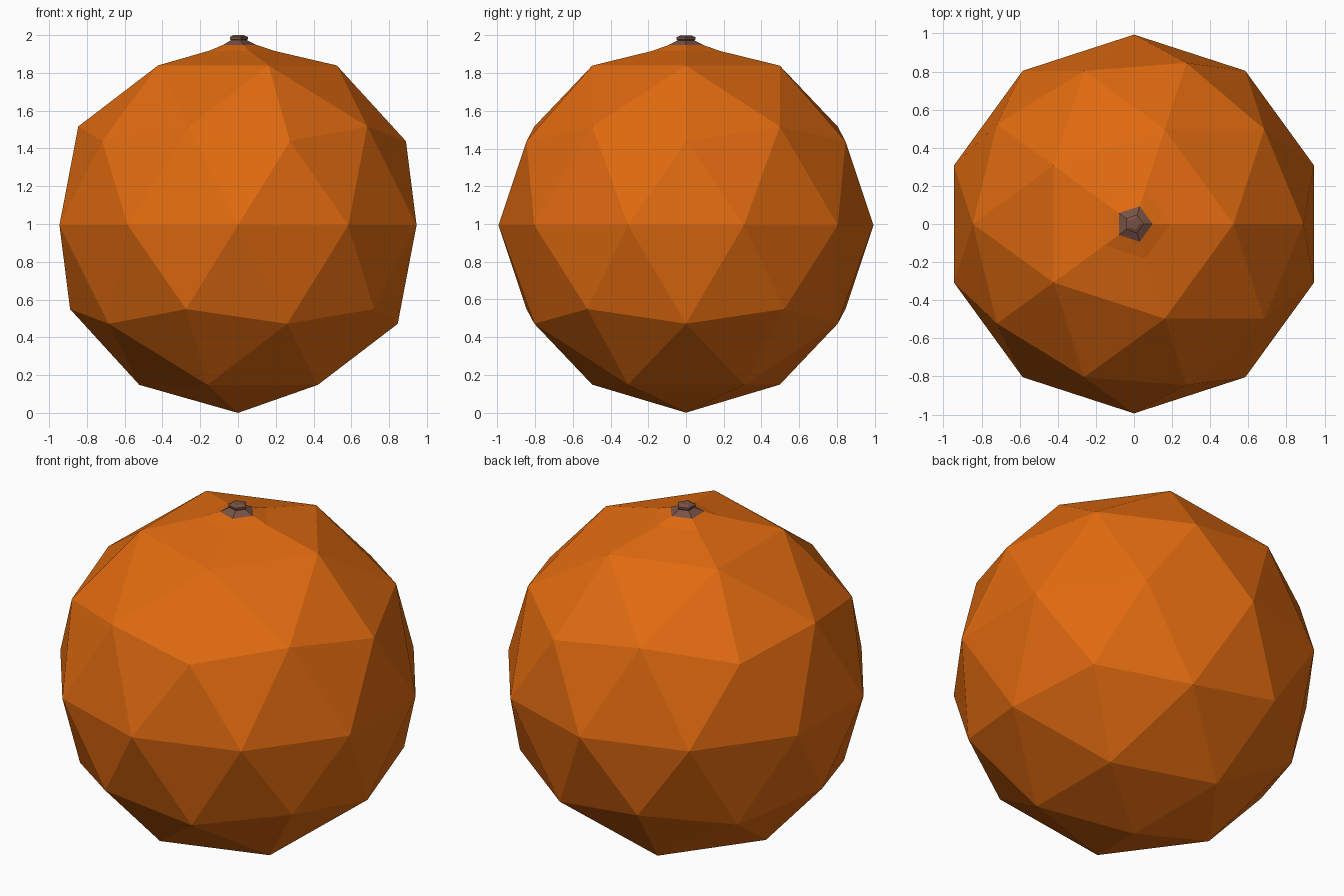
import bpy, bmesh, math

if "Cube" in bpy.data.objects:
    bpy.data.objects.remove(bpy.data.objects["Cube"])

R = 0.994  # body radius; the body rests on z = 0


def material(name, rgb):
    m = bpy.data.materials.new(name)
    m.diffuse_color = (*rgb, 1)
    m.use_nodes = True
    m.node_tree.nodes["Principled BSDF"].inputs["Base Color"].default_value = m.diffuse_color
    return m


def finish(bm, name, mat):
    bmesh.ops.recalc_face_normals(bm, faces=bm.faces)
    me = bpy.data.meshes.new(name)
    bm.to_mesh(me)
    bm.free()
    me.materials.append(mat)
    ob = bpy.data.objects.new(name, me)
    bpy.context.collection.objects.link(ob)


def ring(bm, r, z):
    return [bm.verts.new((r * math.cos(i * math.tau / 5), r * math.sin(i * math.tau / 5), z))
            for i in range(5)]


def bridge(bm, a, b):
    for i in range(5):
        j = (i + 1) % 5
        bm.faces.new((a[i], a[j], b[j], b[i]))


orange = material("orange peel", (0.75, 0.145, 0.005))
brown = material("stem brown", (0.19, 0.085, 0.058))

# Fruit body: faceted ball whose top point is replaced by a small raised collar
bm = bmesh.new()
bmesh.ops.create_icosphere(bm, subdivisions=2, radius=R)
bmesh.ops.translate(bm, verts=bm.verts, vec=(0, 0, R))
top = max(bm.verts, key=lambda v: v.co.z)
rim = sorted((e.other_vert(top) for e in top.link_edges),
             key=lambda v: (math.atan2(v.co.y, v.co.x) + 0.1) % math.tau)
bmesh.ops.delete(bm, geom=[top], context='VERTS')
collar = ring(bm, 0.19, 1.917)
neck = ring(bm, 0.098, 1.948)
bridge(bm, rim, collar)
bridge(bm, collar, neck)
finish(bm, "fruit_body", orange)

# Stem: five-sided flare with a little knob
bm = bmesh.new()
rings = [ring(bm, r, z) for r, z in
         ((0.098, 1.948), (0.046, 1.973), (0.052, 1.978), (0.052, 1.990), (0.03, 2.0))]
for a, b in zip(rings, rings[1:]):
    bridge(bm, a, b)
bm.faces.new(rings[-1])
finish(bm, "stem", brown)
